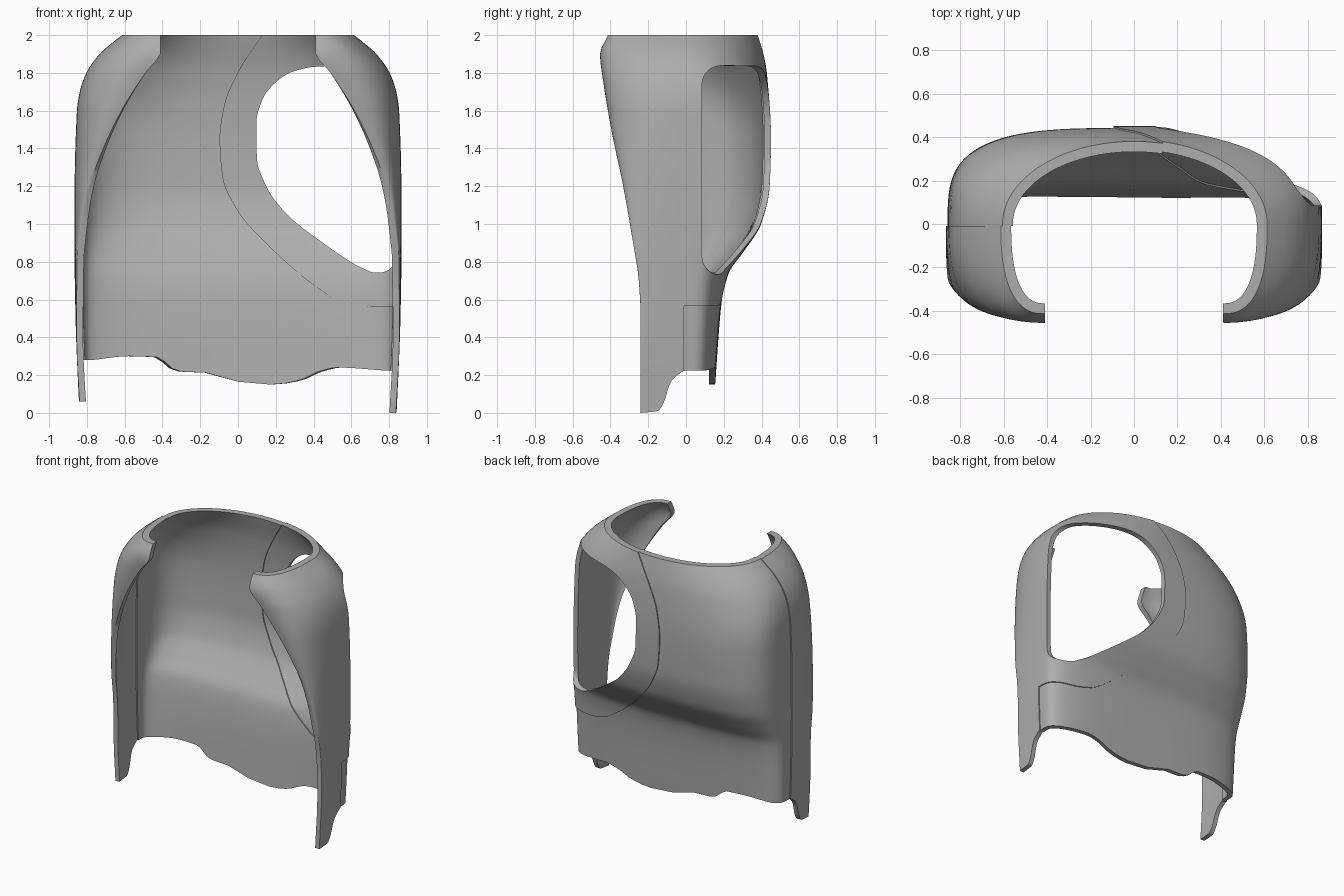
import bpy, bmesh, math

if "Cube" in bpy.data.objects:
    bpy.data.objects.remove(bpy.data.objects["Cube"])

grey = bpy.data.materials.new("plain_grey")
grey.use_nodes = True
grey.diffuse_color = (0.42, 0.42, 0.42, 1)
grey.node_tree.nodes["Principled BSDF"].inputs["Base Color"].default_value = (0.42, 0.42, 0.42, 1)


def ease(table, k):
    """Smooth monotone interpolation of (key, value) pairs."""
    if k <= table[0][0]:
        return table[0][1]
    if k >= table[-1][0]:
        return table[-1][1]
    slopes = [(b[1] - a[1]) / (b[0] - a[0]) for a, b in zip(table, table[1:])]
    tang = [slopes[0]]
    for s, t in zip(slopes, slopes[1:]):
        tang.append(2 * s * t / (s + t) if s * t > 0 else 0)
    tang.append(slopes[-1])
    i = max(j for j in range(len(slopes)) if table[j][0] <= k)
    h = table[i + 1][0] - table[i][0]
    t = (k - table[i][0]) / h
    a, b = table[i][1], table[i + 1][1]
    return (a + (b - a) * t * t * (3 - 2 * t)
            + h * t * (1 - t) * (tang[i] * (1 - t) - tang[i + 1] * t))


# Body profiles by height
half_width = [(0, .832), (.5, .852), (.9, .858), (1.2, .857), (1.6, .845), (1.7, .83),
              (1.8, .795), (1.9, .725), (1.95, .67), (2, .605)]
back_depth = [(0, .145), (.2, .158), (.6, .19), (.74, .22), (.85, .295), (1, .39), (1.2, .435),
              (1.45, .442), (1.8, .42), (2, .38)]
front_depth = [(0, .24), (.5, .24), (.7, .25), (.9, .28), (1.2, .33), (1.5, .39),
               (1.75, .43), (1.9, .447), (2, .405)]
front_edge = [(0, .828), (.4, .846), (.8, .842), (1, .82), (1.2, .78), (1.4, .71),
              (1.6, .615), (1.8, .49), (1.91, .41), (2, .41)]
back_round = [(0, .5), (.7, .55), (1.5, .6), (1.8, .8), (2, 1)]
# Lower hems: across the back by x, along the sides by y
back_hem = [(-.8, .28), (-.6, .3), (-.45, .295), (-.33, .22), (-.12, .21), (0, .165),
            (.18, .15), (.33, .17), (.45, .22), (.55, .24), (.8, .225)]
side_hem = [(-.24, 0), (-.15, .01), (-.12, .05), (-.08, .165), (-.02, .22)]


def section(u, z, off, inset):
    """Point on the plan outline; u runs 0..4 from left front edge round the back."""
    side = 1 if u <= 2 else -1
    v = u if u <= 2 else 4 - u
    w = ease(half_width, z) + off - inset
    if v < 1:
        lean = min(1, max(0, (z - .9) / .9))
        edge = ease(front_edge, z) + off * (1 - lean) - inset * (1 - lean)
        depth = ease(front_depth, z) + off * lean - inset * lean
        a = (1 - v) * math.pi / 2
        x = edge + (w - edge) * max(0, math.cos(a)) ** .8
        y = -depth * math.sin(a) ** .8
    else:
        p = ease(back_round, z)
        a = (v - 1) * math.pi / 2
        x = w * max(0, math.cos(a)) ** p
        y = (ease(back_depth, z) + off - inset) * math.sin(a) ** p
    return side * x, y, z


def hem(u):
    x, y, _ = section(u, .2, 0, 0)
    if y > -.02:
        return ease(back_hem, x)
    return ease(side_hem, y) + (.06 if x < 0 else 0)


def add_object(name, bm):
    bmesh.ops.recalc_face_normals(bm, faces=bm.faces)
    mesh = bpy.data.meshes.new(name)
    bm.to_mesh(mesh)
    bm.free()
    mesh.materials.append(grey)
    obj = bpy.data.objects.new(name, mesh)
    bpy.context.collection.objects.link(obj)
    return obj


def shell(name, off, cols=128, rows=60):
    """Closed wall with an outer and an inner skin."""
    bm = bmesh.new()
    skins = []
    for inner in (0, 1):
        grid = []
        for i in range(cols + 1):
            u = 4 * i / cols
            low = hem(u)
            col = []
            for j in range(rows + 1):
                z = low + (2 - low) * j / rows
                thick = .034 + .014 * max(0, (z - 1.7) / .3)
                col.append(bm.verts.new(section(u, z, off, thick * inner)))
            grid.append(col)
        skins.append(grid)
        for a, b in zip(grid, grid[1:]):
            for j in range(rows):
                bm.faces.new((a[j], b[j], b[j + 1], a[j + 1]))
    # Close hem, top rim and the two front edges
    outer, inside = skins
    for i in range(cols):
        for j in (0, rows):
            bm.faces.new((outer[i][j], outer[i + 1][j], inside[i + 1][j], inside[i][j]))
    for i in (0, cols):
        for j in range(rows):
            bm.faces.new((outer[i][j], outer[i][j + 1], inside[i][j + 1], inside[i][j]))
    return add_object(name, bm)


def smooth_path(points, steps=6):
    axes = [[(i, p[k]) for i, p in enumerate(points)] for k in (0, 1)]
    count = (len(points) - 1) * steps
    return [tuple(ease(t, n / steps) for t in axes) for n in range(count + 1)]


def loft(name, outline, rings, mid=0):
    """Solid through copies of an x-z outline at each (y, height scale)."""
    bm = bmesh.new()
    loops = [[bm.verts.new((x, y, mid + (z - mid) * s)) for x, z in outline] for y, s in rings]
    n = len(outline)
    for a, b in zip(loops, loops[1:]):
        for i in range(n):
            bm.faces.new((a[i], a[(i + 1) % n], b[(i + 1) % n], b[i]))
    bm.faces.new(loops[0])
    bm.faces.new(loops[-1])
    obj = add_object(name, bm)
    obj.hide_render = True
    return obj


def cut(obj, cutter, operation):
    mod = obj.modifiers.new("cut", "BOOLEAN")
    mod.object, mod.operation, mod.solver = cutter, operation, "EXACT"
    graph = bpy.context.evaluated_depsgraph_get()
    mesh = bpy.data.meshes.new_from_object(obj.evaluated_get(graph))
    obj.modifiers.clear()
    obj.data = mesh


def keep_side(obj, sign):
    bm = bmesh.new()
    bm.from_mesh(obj.data)
    gone = [v for v in bm.verts if sign * (v.co.x + .3) < 0]
    bmesh.ops.delete(bm, geom=gone, context="VERTS")
    bm.to_mesh(obj.data)
    bm.free()


# Back panel region, bounded by the curved seam
seam = smooth_path([(.2, 2.1), (.13, 2), (0, 1.8), (-.07, 1.63), (-.095, 1.45), (-.08, 1.25),
                    (0, 1.07), (.2, .85), (.4, .68), (.55, .59), (.7, .565), (1, .565)])
back_region = loft("back_region", seam + [(1, -.1), (-1, -.1), (-1, 2.1)], [(-.01, 1), (1, 1)])

# Large arm opening wrapping from the back to the left side
opening = smooth_path([(1, 1.84), (.45, 1.835), (.3, 1.81), (.2, 1.75), (.13, 1.66), (.097, 1.53),
                       (.1, 1.35), (.15, 1.2), (.25, 1.06), (.45, .9), (.65, .77), (.75, .732),
                       (1, .725)])
turns = [k * math.pi / 12 for k in range(6, -1, -1)]
corner = [(.085 + .1 * (1 - math.sin(t)), 1 - .18 * (1 - math.cos(t))) for t in turns]
arm_opening = loft("arm_opening", opening, corner + [(1, 1)], 1.28)

# Panels
back_panel = shell("back_panel", 0)
cut(back_panel, back_region, "INTERSECT")
left_side_panel = shell("left_side_panel", .008)
cut(left_side_panel, back_region, "DIFFERENCE")
right_side_panel = left_side_panel.copy()
right_side_panel.data = left_side_panel.data.copy()
right_side_panel.name = "right_side_panel"
bpy.context.collection.objects.link(right_side_panel)
keep_side(left_side_panel, 1)
keep_side(right_side_panel, -1)
cut(left_side_panel, arm_opening, "DIFFERENCE")

for helper in (back_region, arm_opening):
    bpy.data.objects.remove(helper)

# Smooth shading with crisp rims
bpy.ops.object.select_all(action="DESELECT")
for obj in (back_panel, left_side_panel, right_side_panel):
    obj.select_set(True)
    bpy.context.view_layer.objects.active = obj
bpy.ops.object.shade_smooth_by_angle(angle=math.radians(35))
